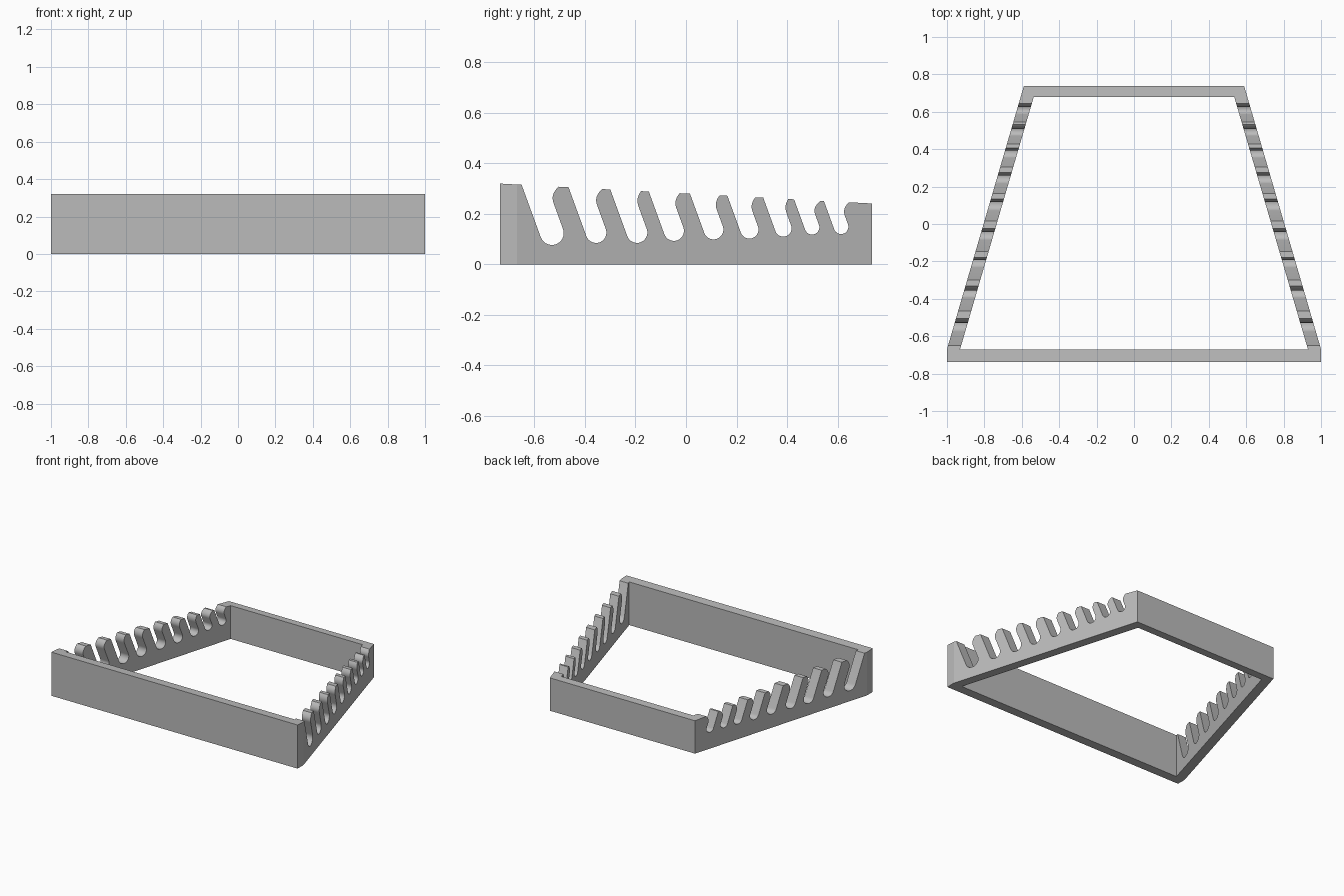
import bpy, bmesh, math
from mathutils import Vector

cube = bpy.data.objects.get("Cube")
if cube:
    bpy.data.objects.remove(cube)

grey = bpy.data.materials.new("mid grey")
grey.use_nodes = True
COLOUR = (0.5, 0.5, 0.5, 1)
grey.diffuse_color = COLOUR
grey.node_tree.nodes["Principled BSDF"].inputs["Base Color"].default_value = COLOUR

END = 0.737              # half depth of the frame
FRONT, BACK = -0.67, 0.68  # inner faces of the two crossbars
TILT = math.radians(20)  # lean of the slots
UP = Vector((-math.sin(TILT), math.cos(TILT)))
ACROSS = Vector((math.cos(TILT), math.sin(TILT)))


def top(y):
    return 0.32 - 0.0535 * (y + END)


def outer(y):
    return min(1.0, 1.0 - 0.292 * (y - FRONT))


def inner(y):
    return 0.93 - 0.292 * (y - FRONT)


def prism(name, profile, x_a, x_b):
    """Span a (y, z) profile between two x positions that depend on y."""
    bm = bmesh.new()
    a = [bm.verts.new((x_a(y), y, z)) for y, z in profile]
    b = [bm.verts.new((x_b(y), y, z)) for y, z in profile]
    bm.faces.new(a)
    bm.faces.new(b[::-1])
    n = len(profile)
    for i in range(n):
        j = (i + 1) % n
        bm.faces.new((a[j], a[i], b[i], b[j]))
    bmesh.ops.recalc_face_normals(bm, faces=bm.faces)
    mesh = bpy.data.meshes.new(name)
    bm.to_mesh(mesh)
    bm.free()
    mesh.materials.append(grey)
    obj = bpy.data.objects.new(name, mesh)
    bpy.context.collection.objects.link(obj)
    bpy.ops.object.select_all(action="DESELECT")
    obj.select_set(True)
    bpy.context.view_layer.objects.active = obj
    bpy.ops.object.shade_smooth_by_angle(angle=math.radians(25))
    return obj


def slot(y, floor, r, lip_end):
    """Leaning slot with a round floor and a curved lip on its back edge."""
    centre = Vector((y, floor + r))
    # straight front edge up to the sloping rim
    start = centre - r * ACROSS
    rise = (top(start.x) - start.y) / (UP.y + 0.0535 * UP.x)
    pts = [start + rise * UP]
    # round floor
    for i in range(15):
        t = math.pi * i / 14
        pts.append(centre - r * math.cos(t) * ACROSS - r * math.sin(t) * UP)
    # back edge and its lip
    end = Vector((lip_end, top(lip_end)))
    drop = 0.058 - 0.01 * y
    last = pts[-1]
    lip = last + UP * ((end.y - drop - last.y) / UP.y)
    bend = lip + UP * drop * 0.55
    for i in range(9):
        t = i / 8
        pts.append(lip * (1 - t) ** 2 + bend * 2 * t * (1 - t) + end * t * t)
    return pts


# Slots: centre y, floor z, radius, y of the lip on the rim
SLOTS = [
    (-0.531, 0.077, 0.047, -0.505), (-0.356, 0.085, 0.041, -0.332),
    (-0.194, 0.085, 0.041, -0.178), (-0.048, 0.093, 0.040, -0.025),
    (0.109, 0.099, 0.039, 0.133), (0.251, 0.102, 0.036, 0.275),
    (0.385, 0.110, 0.033, 0.405), (0.499, 0.118, 0.029, 0.533),
    (0.614, 0.120, 0.029, 0.645),
]

# Slotted side walls
wall = [Vector((FRONT, 0)), Vector((FRONT, top(FRONT)))]
for s in SLOTS:
    wall += slot(*s)
wall += [Vector((BACK, top(BACK))), Vector((BACK, 0))]
for name, side in (("left_wall", 1), ("right_wall", -1)):
    prism(name, wall, lambda y: side * inner(y), lambda y: side * outer(y))

# Front and back crossbars
for name, y0, y1 in (("front_bar", -END, FRONT), ("back_bar", BACK, END)):
    bar = [(y0, 0), (y0, top(y0)), (y1, top(y1)), (y1, 0)]
    prism(name, bar, lambda y: -outer(y), outer)
